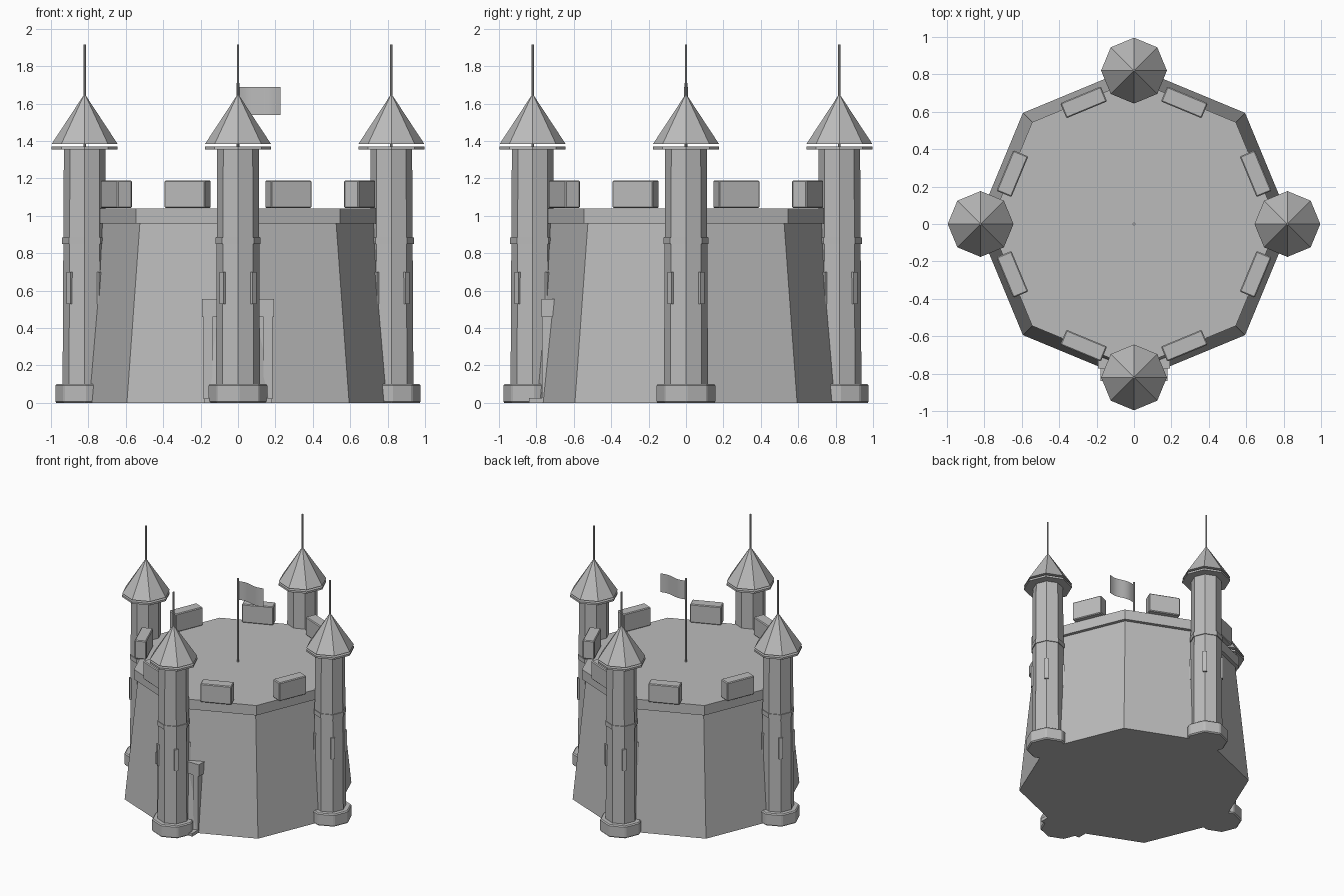
import bpy, bmesh, math
from mathutils import Matrix

if "Cube" in bpy.data.objects:
    bpy.data.objects.remove(bpy.data.objects["Cube"])

stone = bpy.data.materials.new("stone_grey")
stone.diffuse_color = (0.5, 0.5, 0.5, 1)
stone.use_nodes = True
stone.node_tree.nodes["Principled BSDF"].inputs["Base Color"].default_value = stone.diffuse_color


def finish(bm, name, bevel=0):
    bmesh.ops.recalc_face_normals(bm, faces=bm.faces)
    me = bpy.data.meshes.new(name)
    bm.to_mesh(me)
    bm.free()
    me.materials.append(stone)
    ob = bpy.data.objects.new(name, me)
    bpy.context.collection.objects.link(ob)
    if bevel:
        mod = ob.modifiers.new("bevel", 'BEVEL')
        mod.width = bevel
        mod.segments = 1
    return ob


def prism(name, x, y, z0, z1, r0, r1, sides=8, bevel=0):
    """Tapered n-sided column with a corner on each axis."""
    bm = bmesh.new()
    bmesh.ops.create_cone(bm, cap_ends=True, segments=sides, radius1=r0, radius2=r1,
                          depth=z1 - z0, matrix=Matrix.Translation((x, y, (z0 + z1) / 2)))
    return finish(bm, name, bevel)


def box(name, x, y, z, sx, sy, sz, angle=0, bevel=0):
    bm = bmesh.new()
    m = (Matrix.Translation((x, y, z)) @ Matrix.Rotation(angle, 4, 'Z')
         @ Matrix.Diagonal((sx, sy, sz, 1)))
    bmesh.ops.create_cube(bm, size=1, matrix=m)
    return finish(bm, name, bevel)


# Keep: sloping walls with a cornice and flat roof
prism("keep_wall", 0, 0, 0, 0.96, 0.84, 0.742)
prism("keep_cornice", 0, 0, 0.96, 1.04, 0.77, 0.77)

# One merlon in the middle of each wall
for i in range(8):
    a = math.radians(22.5 + 45 * i)
    box("merlon", 0.704 * math.cos(a), 0.704 * math.sin(a), 1.116,
        0.087, 0.235, 0.148, a, 0.006)

# Four corner towers
for i in range(4):
    a = math.pi / 2 * i
    x, y = 0.82 * math.cos(a), 0.82 * math.sin(a)
    prism("tower_base", x, y, 0, 0.10, 0.16, 0.16, bevel=0.008)
    prism("tower_shaft", x, y, 0.09, 1.36, 0.118, 0.111)
    prism("tower_band", x, y, 0.85, 0.885, 0.12, 0.12)
    prism("tower_eave", x, y, 1.355, 1.37, 0.176, 0.176)
    prism("tower_roof", x, y, 1.385, 1.65, 0.176, 0.002)
    prism("tower_spire", x, y, 1.37, 1.915, 0.006, 0.006)
    # Arrow slit surrounds on the diagonals
    for k in range(4):
        b = math.radians(45 + 90 * k)
        box("arrow_slit", x + 0.108 * math.cos(b), y + 0.108 * math.sin(b), 0.615,
            0.03, 0.03, 0.17, b)

# Gateway behind the front tower
box("gate_lintel", 0, -0.735, 0.508, 0.385, 0.075, 0.095)
for s in (-1, 1):
    box("gate_post", s * 0.16, -0.735, 0.235, 0.048, 0.068, 0.46)
box("gate_door", 0, -0.73, 0.235, 0.28, 0.05, 0.46)
box("gate_step", 0, -0.785, 0.0125, 0.36, 0.11, 0.025)

# Flag on the roof
prism("flag_pole", 0, 0, 1.03, 1.71, 0.008, 0.008)
bm = bmesh.new()
cols = []
for i in range(13):
    t = i / 12
    yy = 0.01 * math.sin(t * math.tau)
    cols.append([bm.verts.new((0.005 + 0.222 * t, yy, z)) for z in (1.54, 1.69)])
for p, q in zip(cols, cols[1:]):
    bm.faces.new((p[0], q[0], q[1], p[1]))
for f in bm.faces:
    f.smooth = True
finish(bm, "flag")
